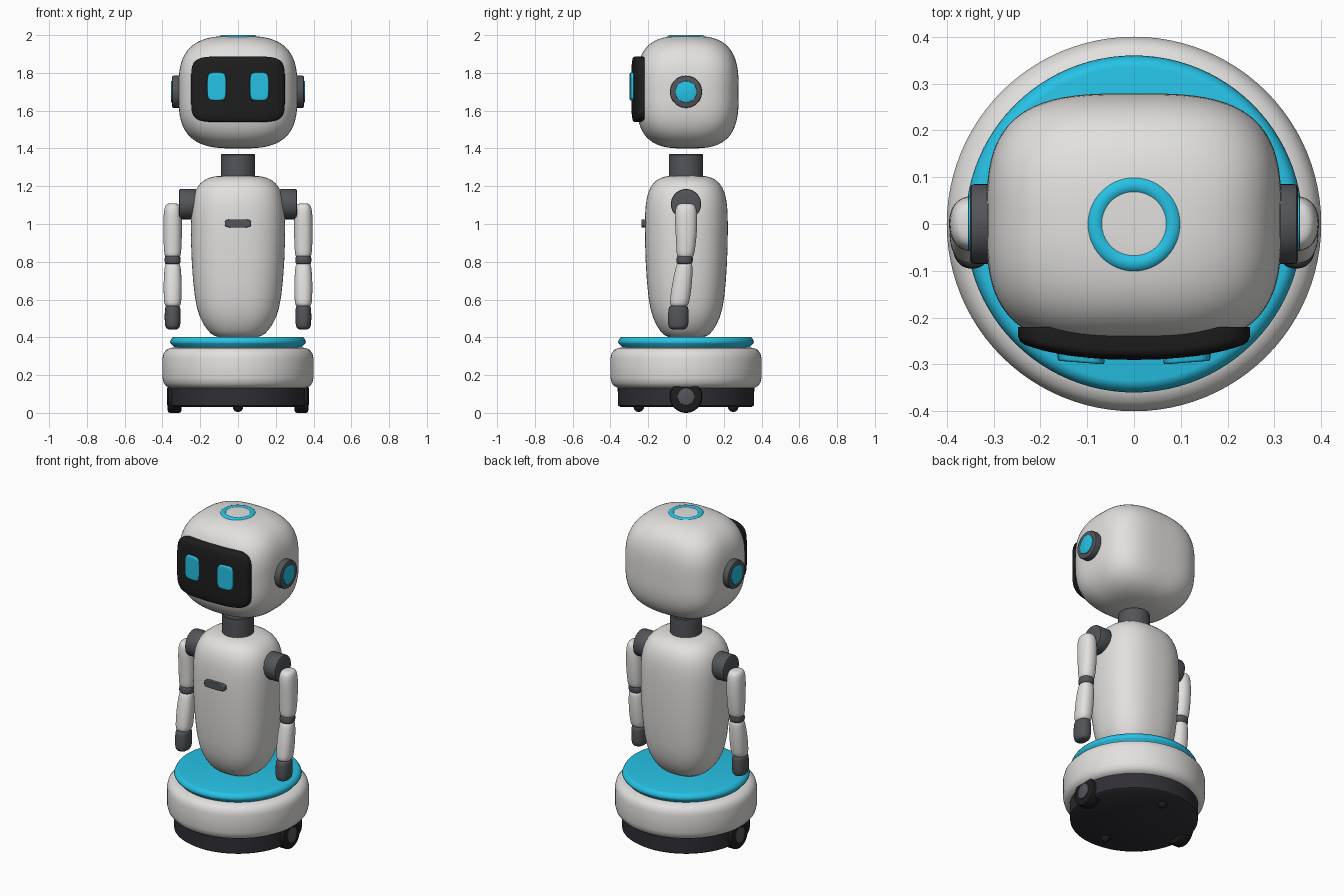
import bpy, bmesh, math
from math import pi, sin, cos

if "Cube" in bpy.data.objects:
    bpy.data.objects.remove(bpy.data.objects["Cube"], do_unlink=True)


def material(name, r, g, b, rough=0.5):
    m = bpy.data.materials.new(name)
    m.use_nodes = True
    m.diffuse_color = (r, g, b, 1)
    bsdf = m.node_tree.nodes["Principled BSDF"]
    bsdf.inputs["Base Color"].default_value = (r, g, b, 1)
    bsdf.inputs["Roughness"].default_value = rough
    return m


WHITE = material("warm_white", 0.76, 0.75, 0.73)
CYAN = material("cyan", 0.02, 0.54, 0.79)
GREY = material("joint_grey", 0.085, 0.09, 0.1)
DARK = material("chassis_dark", 0.03, 0.028, 0.036)
BLACK = material("black", 0.013, 0.013, 0.013)


def finish(name, bm, mat, subdivide=0, angle=35):
    """Turn a bmesh into a smooth-shaded object with one material."""
    bmesh.ops.recalc_face_normals(bm, faces=bm.faces)
    mesh = bpy.data.meshes.new(name)
    bm.to_mesh(mesh)
    bm.free()
    mesh.materials.append(mat)
    for p in mesh.polygons:
        p.use_smooth = True
    mesh.set_sharp_from_angle(angle=math.radians(angle))
    ob = bpy.data.objects.new(name, mesh)
    bpy.context.collection.objects.link(ob)
    if subdivide:
        mod = ob.modifiers.new("Subdivision", "SUBSURF")
        mod.levels = mod.render_levels = subdivide
    return ob


def squircle(a, n):
    """Point at angle a on a unit rounded square of exponent n."""
    r = (abs(cos(a)) ** n + abs(sin(a)) ** n) ** (-1 / n)
    return r * cos(a), r * sin(a)


def skin(bm, loops):
    """Bridge successive point loops and cap both ends."""
    rows = [[bm.verts.new(p) for p in loop] for loop in loops]
    for lo, hi in zip(rows, rows[1:]):
        for i in range(len(lo)):
            j = (i + 1) % len(lo)
            bm.faces.new((lo[i], lo[j], hi[j], hi[i]))
    bm.faces.new(rows[0])
    bm.faces.new(rows[-1])


def loft(name, rings, mat, x=0, seg=48, subdivide=0, angle=50):
    """Stack of rounded sections: z, half width, half depth, y centre, exponent."""
    bm = bmesh.new()
    loops = []
    for z, rx, ry, cy, n in rings:
        pts = [squircle(2 * pi * i / seg, n) for i in range(seg)]
        loops.append([(x + rx * u, cy + ry * v, z) for u, v in pts])
    skin(bm, loops)
    return finish(name, bm, mat, subdivide, angle)


def lathe(name, profile, mat, x=0, y=0, angle=35):
    return loft(name, [(z, r, r, y, 2) for r, z in profile], mat, x, 96, 0, angle)


def disc(name, mat, x0, x1, z, r, side, bevel=0.008):
    """Round disc with its axis along x, between x0 and x1."""
    profile = [(x0, r - bevel), (x0 + bevel * 0.3, r - bevel * 0.3), (x0 + bevel, r),
               (x1 - bevel, r), (x1 - bevel * 0.3, r - bevel * 0.3), (x1, r - bevel)]
    bm = bmesh.new()
    skin(bm, [[(side * px, pr * cos(2 * pi * i / 48), z + pr * sin(2 * pi * i / 48))
               for i in range(48)] for px, pr in profile])
    return finish(name, bm, mat)


def plate(name, mat, cx, cz, hx, hz, n, front, back, edge):
    """Rounded plate facing -y; front(u, v) gives its surface depth."""
    layers = [(1, None), (1, edge), (0.98, edge * 0.35), (0.94, edge * 0.06)]
    layers += [(s / 10, 0) for s in (8, 6, 4, 2)]
    bm = bmesh.new()
    loops = []
    for s, drop in layers:
        loop = []
        for i in range(80):
            u, v = squircle(2 * pi * i / 80, n)
            y = back if drop is None else front(u * s, v * s) + drop
            loop.append((cx + hx * u * s, y, cz + hz * v * s))
        loops.append(loop)
    skin(bm, loops)
    return finish(name, bm, mat, 0, 60)


# Rolling base
lathe("chassis", [(0.345, 0.03), (0.36, 0.04), (0.362, 0.15)], DARK)
lathe("base_ring", [(0.33, 0.128), (0.36, 0.131), (0.38, 0.142), (0.393, 0.158), (0.4, 0.185),
                    (0.4, 0.29), (0.393, 0.317), (0.38, 0.333), (0.36, 0.344), (0.32, 0.347)],
      WHITE, angle=60)
lathe("base_top", [(0.33, 0.34), (0.335, 0.345), (0.355, 0.366), (0.36, 0.375),
                   (0.356, 0.386), (0.347, 0.4), (0.335, 0.403)], CYAN, angle=60)
for tag, y in (("front", -0.25), ("back", 0.25)):
    ball = [(0.028 * sin(a), 0.033 - 0.028 * cos(a)) for a in (0.2, 0.5, 0.8, 1.1, 1.4, 1.7)]
    lathe(tag + "_caster", ball, BLACK, 0, y)

# Torso, neck and chest bar
outline = [(0.398, 0.09), (0.405, 0.125), (0.43, 0.158), (0.5, 0.204), (0.6, 0.23),
           (0.8, 0.247), (1.0, 0.251), (1.1, 0.247), (1.17, 0.232), (1.22, 0.2),
           (1.247, 0.155), (1.256, 0.1), (1.257, 0.05)]
loft("torso", [(z, r, r * 0.88, 0.002, 2.5) for z, r in outline], WHITE, 0, 48, 1, 180)
lathe("neck", [(0.09, 1.2), (0.09, 1.366), (0.087, 1.37)], GREY)
plate("chest_bar", GREY, 0, 1.003, 0.07, 0.022, 4, lambda u, v: -0.236, -0.2, 0.006)

# Head: rounded block that is squarest around its middle
rings = []
for k in range(1, 48):
    rho, h = squircle(-pi / 2 + pi * k / 48, 3.1)
    rings.append((1.698 + 0.298 * h, 0.315 * rho, 0.271 * rho, 0.008, 2.1 + 1.1 * rho ** 2))
loft("head", rings, WHITE, 0, 96, 0, 180)

# Curved face screen and eyes
plate("face_screen", BLACK, 0, 1.713, 0.248, 0.174, 6,
      lambda u, v: -0.29 + 0.036 * abs(u) ** 2.5 + 0.008 * v ** 4, -0.22, 0.014)
for tag, s in (("left", 1), ("right", -1)):
    plate(tag + "_eye", CYAN, s * 0.113, 1.728, 0.05, 0.074, 4.5,
          lambda u, v, s=s: -0.296 + 0.004 * s * u, -0.27, 0.005)

# Crown ring
bm = bmesh.new()
skin_rows = [[bm.verts.new(((0.0825 + 0.022 * cos(b)) * cos(a), (0.0825 + 0.022 * cos(b)) * sin(a),
                            1.978 + 0.022 * sin(b)))
              for b in [2 * pi * j / 24 for j in range(24)]]
             for a in [2 * pi * i / 64 for i in range(64)]]
for i in range(64):
    for j in range(24):
        p, q = skin_rows[i], skin_rows[(i + 1) % 64]
        bm.faces.new((p[j], q[j], q[(j + 1) % 24], p[(j + 1) % 24]))
finish("crown_ring", bm, CYAN, 0, 180)

# Paired parts: ears, wheels, shoulders and arms
UPPER = [(1.11, 0.022, 0.028, 0), (1.1, 0.04, 0.05, 0), (1.06, 0.049, 0.061, 0),
         (0.95, 0.05, 0.057, 0.002), (0.85, 0.046, 0.048, -0.002), (0.815, 0.04, 0.042, -0.005)]
ELBOW = [(0.835, 0.036, 0.036, -0.006), (0.825, 0.043, 0.044, -0.006),
         (0.795, 0.043, 0.044, -0.008), (0.785, 0.036, 0.036, -0.008)]
FOREARM = [(0.8, 0.036, 0.036, -0.006), (0.775, 0.043, 0.045, -0.009), (0.69, 0.049, 0.053, -0.02),
           (0.6, 0.047, 0.053, -0.032), (0.555, 0.042, 0.048, -0.038)]
HAND = [(0.57, 0.036, 0.045, -0.039), (0.557, 0.042, 0.054, -0.04), (0.48, 0.043, 0.056, -0.041),
        (0.452, 0.038, 0.05, -0.042), (0.44, 0.024, 0.034, -0.042)]
for tag, s in (("left", 1), ("right", -1)):
    disc(tag + "_ear", GREY, 0.29, 0.35, 1.7, 0.085, s)
    disc(tag + "_ear_light", CYAN, 0.33, 0.355, 1.7, 0.057, s, 0.004)
    disc(tag + "_wheel", BLACK, 0.3, 0.372, 0.086, 0.086, s, 0.012)
    disc(tag + "_wheel_hub", GREY, 0.34, 0.377, 0.086, 0.046, s, 0.004)
    disc(tag + "_shoulder", GREY, 0.22, 0.312, 1.105, 0.08, s)
    for part, shape, mat in (("upper_arm", UPPER, WHITE), ("elbow", ELBOW, GREY),
                             ("forearm", FOREARM, WHITE), ("hand", HAND, GREY)):
        loft(tag + "_" + part, [ring + (2.3,) for ring in shape], mat, s * 0.346, 24, 2, 180)
